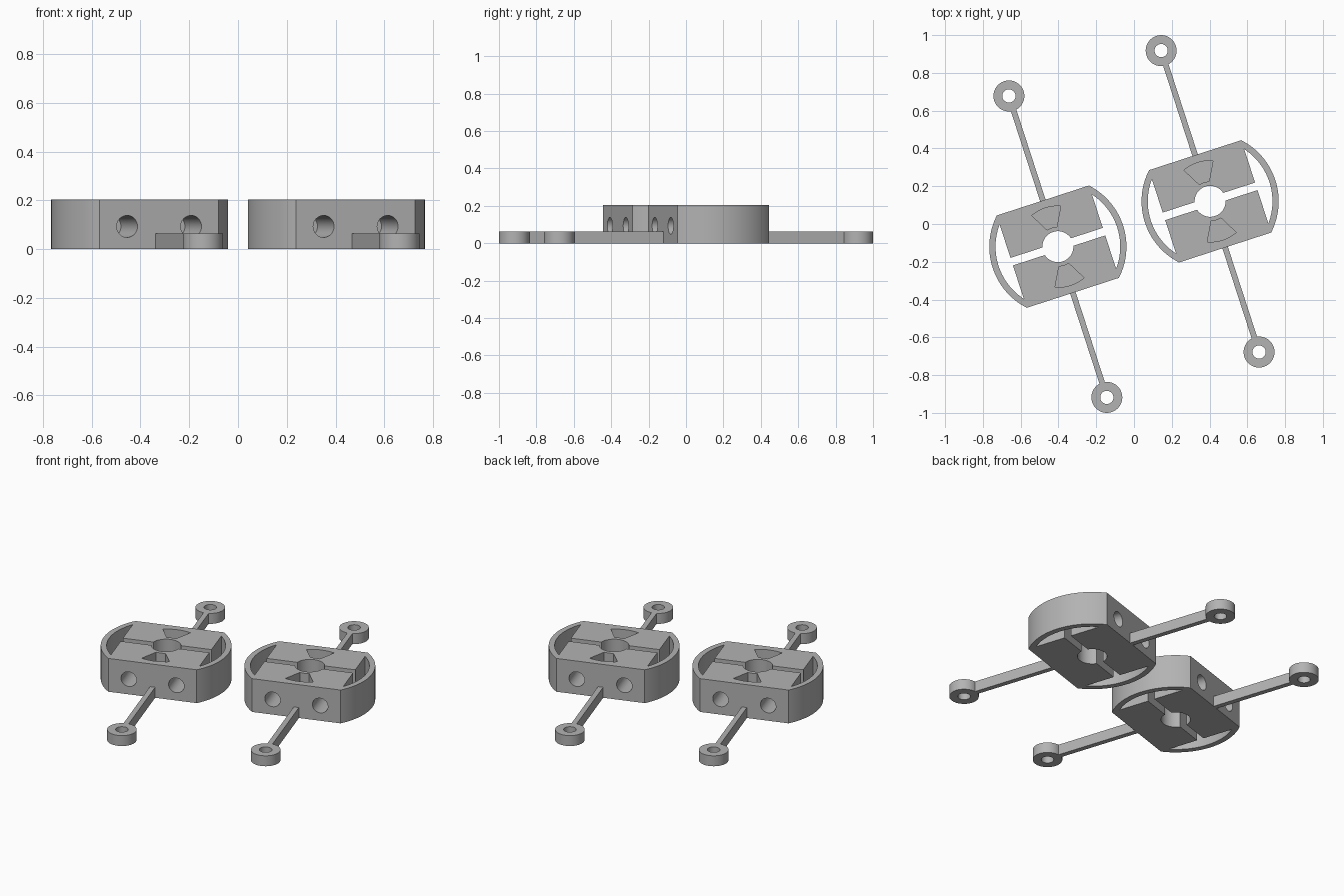
import bpy, bmesh, math
from mathutils import Matrix

if "Cube" in bpy.data.objects:
    bpy.data.objects.remove(bpy.data.objects["Cube"])

H, ARM_H = 0.204, 0.064          # body and arm heights
R_OUT, R_IN, HALF = 0.363, 0.33, 0.257

grey = bpy.data.materials.new("plain grey")
grey.diffuse_color = (0.45, 0.45, 0.45, 1)
grey.use_nodes = True
grey.node_tree.nodes["Principled BSDF"].inputs["Base Color"].default_value = grey.diffuse_color


def arc(r, a0, a1, n, cy=0.0):
    """Points on an arc, angles in degrees."""
    return [(r * math.cos(math.radians(a0 + (a1 - a0) * i / n)),
             cy + r * math.sin(math.radians(a0 + (a1 - a0) * i / n))) for i in range(n + 1)]


def prism(name, pts, z0, z1):
    """Extrude a counter-clockwise outline from z0 to z1."""
    bm = bmesh.new()
    face = bm.faces.new([bm.verts.new((x, y, z0)) for x, y in pts])
    ext = bmesh.ops.extrude_face_region(bm, geom=[face])
    bmesh.ops.translate(bm, vec=(0, 0, z1 - z0),
                        verts=[v for v in ext["geom"] if isinstance(v, bmesh.types.BMVert)])
    bmesh.ops.recalc_face_normals(bm, faces=bm.faces)
    mesh = bpy.data.meshes.new(name)
    bm.to_mesh(mesh)
    bm.free()
    mesh.materials.append(grey)
    ob = bpy.data.objects.new(name, mesh)
    bpy.context.collection.objects.link(ob)
    return ob


def box(name, x0, x1, y0, y1, z0, z1):
    return prism(name, [(x0, y0), (x1, y0), (x1, y1), (x0, y1)], z0, z1)


def circle(r, n, cy=0.0):
    return arc(r, 0, 360, n, cy)[:-1]


def select(ob):
    bpy.ops.object.select_all(action='DESELECT')
    ob.select_set(True)
    bpy.context.view_layer.objects.active = ob


def boolean(ob, tool, op='DIFFERENCE'):
    mod = ob.modifiers.new("cut", 'BOOLEAN')
    mod.operation, mod.solver, mod.object = op, 'EXACT', tool
    select(ob)
    bpy.ops.object.modifier_apply(modifier=mod.name)
    bpy.data.objects.remove(tool)


# Body: disc with the front and back cut flat
a = math.degrees(math.asin(HALF / R_OUT))
body = prism("body", arc(R_OUT, -a, a, 32) + arc(R_OUT, 180 - a, 180 + a, 32), 0, H)

# Crescent openings at both sides
b = math.degrees(math.acos(HALF / R_IN))
for turn in (0, 180):
    boolean(body, prism("crescent", arc(R_IN, turn - b, turn + b, 28), -0.1, H + 0.1))

# Slot between the two blocks, and the round centre hole
boolean(body, box("slot", -0.28, 0.28, -0.021, 0.021, -0.1, H + 0.1))
boolean(body, prism("centre_hole", circle(0.082, 48), -0.1, H + 0.1))

for side in (1, -1):
    # Fan-shaped pocket in the top of each block
    fan = arc(0.215, 68, 112, 16) + arc(0.105, 105, 75, 8)
    boolean(body, prism("pocket", [(side * x, side * y) for x, y in fan], 0.1, H + 0.1))
    # Two drilled holes in each flat side
    for x in (-0.138, 0.138):
        drill = prism("drill", circle(0.045, 32), 0.037, 0.4)
        drill.data.transform(Matrix.Translation((x, 0, 0.093))
                             @ Matrix.Rotation(-side * math.pi / 2, 4, 'X'))
        boolean(body, drill)

# Arms with an eyelet at each end
arms = []
for side, name in ((1, "back_arm"), (-1, "front_arm")):
    arm = box(name, -0.015, 0.015, *sorted((side * HALF, side * 0.80)), 0, ARM_H)
    boolean(arm, prism("eyelet", circle(0.082, 40, side * 0.839), 0, ARM_H), 'UNION')
    boolean(arm, prism("eyelet_hole", circle(0.035, 32, side * 0.839), -0.1, 0.2))
    arms.append(arm)

# Place two turned copies of the whole unit
for ob in [body] + arms:
    select(ob)
    bpy.ops.object.shade_smooth_by_angle(angle=math.radians(30))
    twin = ob.copy()
    twin.name = "right_" + ob.name
    ob.name = "left_" + ob.name
    bpy.context.collection.objects.link(twin)
    for part, s in ((ob, -1), (twin, 1)):
        part.location = (s * 0.403, s * 0.12, 0)
        part.rotation_euler = (0, 0, math.radians(18))
